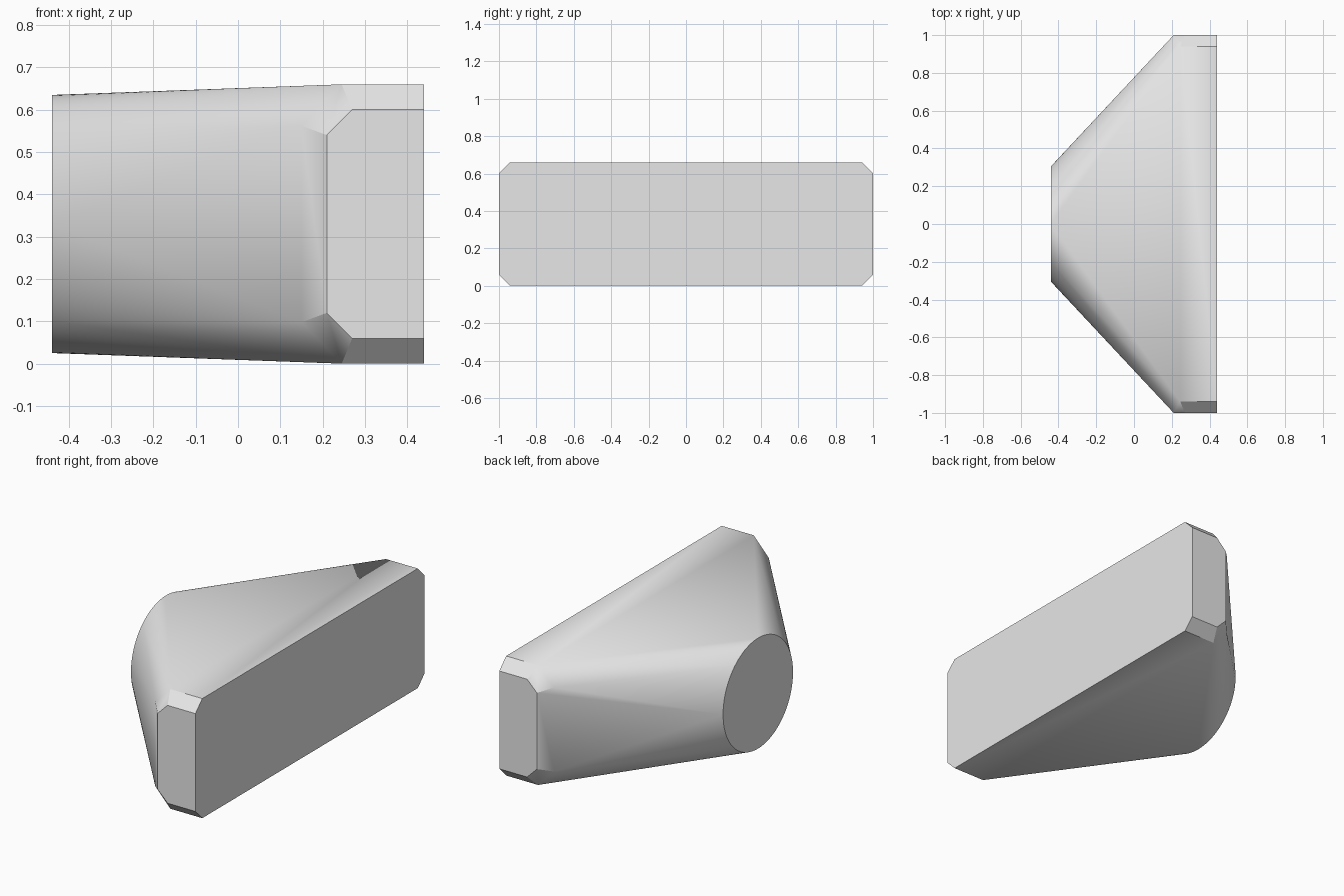
import bpy
import bmesh
from math import cos, sin, pi, radians

cube = bpy.data.objects.get("Cube")
if cube:
    bpy.data.objects.remove(cube, do_unlink=True)

MID_Z = 0.33       # height of the symmetry plane
BACK_X = 0.44      # flat rectangular end
NOSE_X = -0.44     # round end
NOSE_R = 0.305
SIDES = 96

# Plain grey material
grey = bpy.data.materials.new("plain grey")
grey.use_nodes = True
grey.diffuse_color = (0.8, 0.8, 0.8, 1)
grey.node_tree.nodes["Principled BSDF"].inputs["Base Color"].default_value = grey.diffuse_color

# One chamfered corner (x, y, height above the middle), mirrored to all four
corner = [
    (BACK_X, 1.0, 0.27), (BACK_X, 0.94, 0.33),
    (0.21, 1.0, 0.21), (0.27, 1.0, 0.27),
    (0.245, 0.94, 0.33), (0.15, 0.936, 0.232),
]
bm = bmesh.new()
for sy in (1, -1):
    for sz in (1, -1):
        for x, y, h in corner:
            bm.verts.new((x, sy * y, MID_Z + sz * h))

# Round nose outline
for i in range(SIDES):
    a = 2 * pi * i / SIDES
    bm.verts.new((NOSE_X, NOSE_R * cos(a), MID_Z + NOSE_R * sin(a)))

# Taper the block into the nose with one convex skin
hull = bmesh.ops.convex_hull(bm, input=bm.verts)
loose = [v for v in bm.verts if not v.link_faces]
bmesh.ops.delete(bm, geom=loose, context='VERTS')
bmesh.ops.dissolve_limit(bm, angle_limit=radians(0.3), verts=bm.verts, edges=bm.edges)
bmesh.ops.recalc_face_normals(bm, faces=bm.faces)

mesh = bpy.data.meshes.new("tapered_block")
bm.to_mesh(mesh)
bm.free()
mesh.materials.append(grey)
block = bpy.data.objects.new("tapered_block", mesh)
bpy.context.collection.objects.link(block)

# Smooth round flanks, crisp chamfers
bpy.ops.object.select_all(action='DESELECT')
block.select_set(True)
bpy.context.view_layer.objects.active = block
bpy.ops.object.shade_smooth_by_angle(angle=radians(30))
